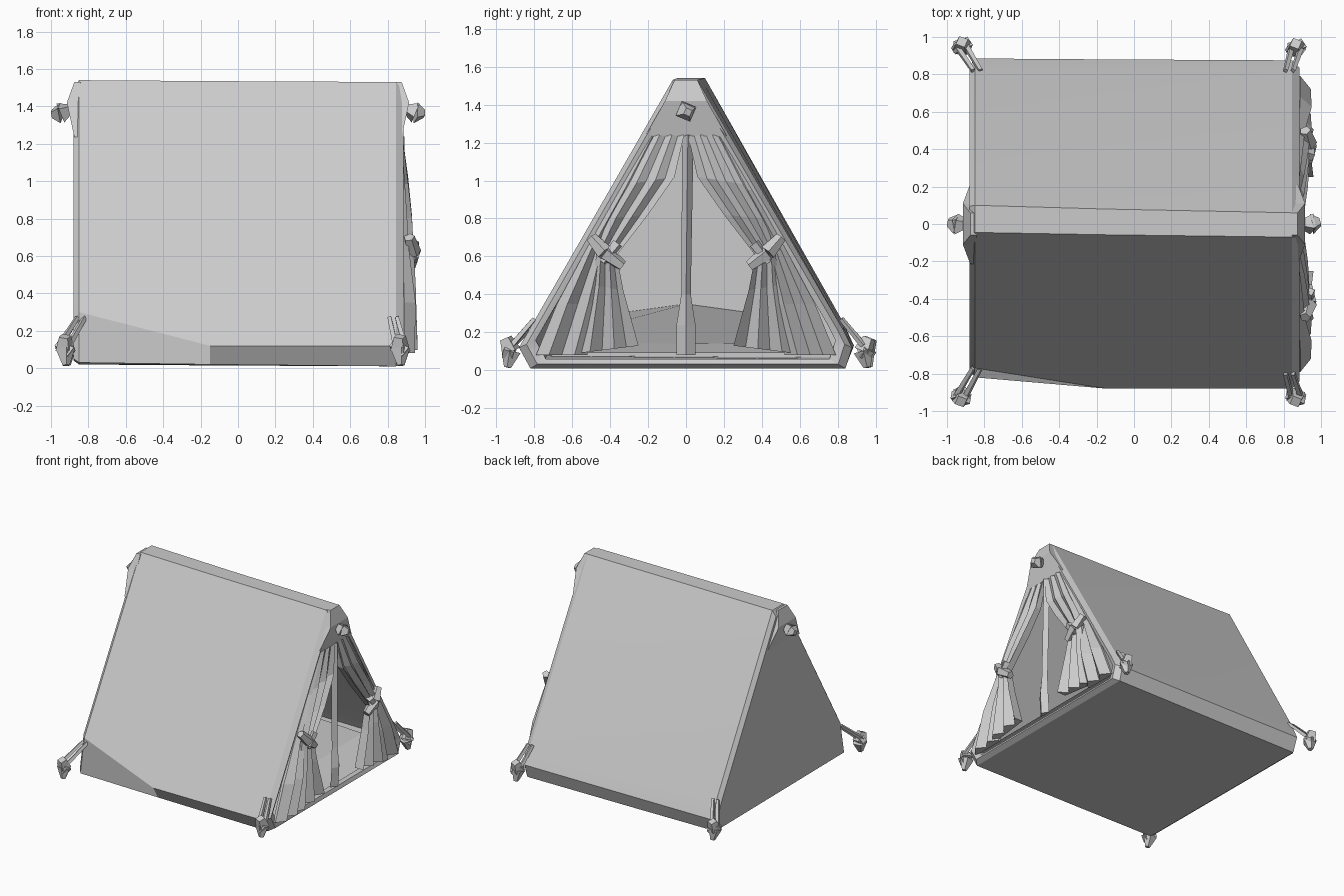
import bpy, bmesh, math
from mathutils import Vector

if "Cube" in bpy.data.objects:
    bpy.data.objects.remove(bpy.data.objects["Cube"])

canvas = bpy.data.materials.new("grey_canvas")
canvas.diffuse_color = (0.6, 0.6, 0.6, 1)
canvas.use_nodes = True
canvas.node_tree.nodes["Principled BSDF"].inputs["Base Color"].default_value = canvas.diffuse_color


def finish(name, bm, angle=None):
    bmesh.ops.recalc_face_normals(bm, faces=bm.faces[:])
    mesh = bpy.data.meshes.new(name)
    bm.to_mesh(mesh)
    bm.free()
    mesh.materials.append(canvas)
    ob = bpy.data.objects.new(name, mesh)
    bpy.context.collection.objects.link(ob)
    if angle:
        bpy.context.view_layer.objects.active = ob
        ob.select_set(True)
        bpy.ops.object.shade_smooth_by_angle(angle=math.radians(angle))
        ob.select_set(False)
    return ob


def loft(bm, rows, closed=True, caps=(True, True)):
    """Skin a list of point rows, each with the same count."""
    vs = [[bm.verts.new(p) for p in r] for r in rows]
    n = len(rows[0])
    for a, b in zip(vs, vs[1:]):
        for i in range(n if closed else n - 1):
            j = (i + 1) % n
            bm.faces.new((a[i], a[j], b[j], b[i]))
    if closed:
        for cap, ring in zip(caps, (vs[0], vs[-1])):
            if cap:
                bm.faces.new(ring)


def rod(bm, a, b, ra, rb, sides=4):
    """Tapered bar between two points."""
    a, b = Vector(a), Vector(b)
    q = (b - a).to_track_quat('Z', 'Y')
    rows = []
    for c, r in ((a, ra), (b, rb)):
        rows.append([c + q @ Vector((r * math.cos(k * math.tau / sides + .4),
                                     r * math.sin(k * math.tau / sides + .4), 0))
                     for k in range(sides)])
    loft(bm, rows)


# --- tent body: hollow shell, skewed ridge, lifted hem at one corner ---
left = [(-.82, .03), (-.77, .30), (-.045, 1.54), (.10, 1.54), (.83, .25), (.885, .13), (.84, .02)]
right = [(-.82, .01), (-.88, .12), (-.07, 1.53), (.06, 1.53), (.83, .21), (.875, .12), (.84, .01)]
mid = [((a[0] + b[0]) / 2, (a[1] + b[1]) / 2) for a, b in zip(left, right)]
mid[1] = right[1]


def section(prof, x, s=1.0):
    return [(x, y * s, .5 + (z - .5) * s) for y, z in prof]


bm = bmesh.new()
loft(bm, [section(left, -.88, .955), section(left, -.85), section(mid, -.15),
          section(right, .845), section(right, .885, .955),
          section(right, .87, .90), section(left, -.83, .90)])
finish("tent_body", bm, 28)

# --- groundsheet, rising toward the rear ---
bm = bmesh.new()
loft(bm, [[(.87, -.78, .09), (.87, 0, .09), (.87, .78, .09)],
          [(.6, -.74, .15), (.6, 0, .14), (.6, .74, .15)],
          [(-.82, -.66, .26), (-.82, 0, .35), (-.82, .66, .26)]], closed=False)
finish("groundsheet", bm)

# --- gable hoods and ridge pegs at both ends ---
for side, tag in ((1, "front"), (-1, "rear")):
    bm = bmesh.new()
    loft(bm, [[(side * x, -w, z), (side * x, w, z), (side * .84, w, z), (side * .84, -w, z)]
              for x, w, z in ((.875, .215, 1.235), (.915, .11, 1.42), (.875, .06, 1.53))])
    finish(tag + "_gable_hood", bm)
    bm = bmesh.new()
    rod(bm, (side * .89, 0, 1.39), (side * .95, 0, 1.365), .025, .06, 4)
    rod(bm, (side * .95, 0, 1.365), (side * .995, .01, 1.36), .06, .025, 4)
    finish(tag + "_ridge_peg", bm)

# --- corner stakes with a pair of guy cords each ---
corners = {"front_right": (.865, -.92, .83, -.80), "back_right": (.865, .935, .83, .82),
           "front_left": (-.925, -.92, -.84, -.77), "back_left": (-.92, .945, -.84, .82)}
for tag, (x, y, tx, ty) in corners.items():
    sy = 1 if y > 0 else -1
    bm = bmesh.new()
    rod(bm, (x, y, .10), (x + .005, y + sy * .02, .015), .055, .02, 5)
    rod(bm, (x, y, .10), (x, y + sy * .03, .17), .055, .035, 4)
    rod(bm, (x - .04, y - sy * .01, .13), (x + .035, y + sy * .02, .08), .03, .04, 4)
    for d in (-1, 1):
        rod(bm, (x + d * .025, y, .13), (tx + d * .02, ty, .27), .018, .014)
    finish(tag + "_stake", bm)

# --- centre pole with flared foot ---
bm = bmesh.new()
loft(bm, [[(x - .02, y0 - w, z), (x + .015, y0, z), (x - .02, y0 + w, z)]
          for x, y0, w, z in ((.89, 0, .05, .08), (.90, .0, .05, .24),
                              (.885, .0, .025, .4), (.875, .01, .03, 1.24))])
finish("centre_pole", bm)


# --- tied-back curtains, pleated between an outer and an inner edge ---
def pleats(bm, rows, sy, count):
    """rows: (z_outer, y_outer, z_inner, y_inner, x, fold depth)"""
    pts = []
    for zo, yo, zi, yi, x, d in rows:
        row = []
        for k in range(count + 1):
            t = k / count
            row.append((x + (d if k % 2 else 0), sy * (yo + (yi - yo) * t), zo + (zi - zo) * t))
        row += [(x - .02, p[1], p[2]) for p in row[::-1]]
        pts.append(row)
    loft(bm, pts)


for sy, tag in ((-1, "left"), (1, "right")):
    # outer flap along the roof edge
    bm = bmesh.new()
    pleats(bm, [(1.24, .19, 1.24, .12, .865, .01), (.95, .35, .95, .25, .875, .02),
                (.63, .53, .63, .42, .88, .035), (.35, .68, .35, .46, .89, .06),
                (.08, .79, .08, .52, .89, .055)], sy, 4)
    finish(tag + "_outer_flap", bm)
    # upper drape, sweeping from the peak to the tie
    bm = bmesh.new()
    pleats(bm, [(1.24, .17, 1.24, .01, .87, .01), (.98, .31, 1.02, .06, .88, .03),
                (.80, .41, .82, .20, .89, .04), (.64, .47, .60, .37, .91, .03)], sy, 5)
    finish(tag + "_upper_drape", bm)
    # lower skirt, flaring from the tie to the floor
    bm = bmesh.new()
    pleats(bm, [(.64, .47, .58, .36, .91, .03), (.45, .49, .42, .33, .905, .045),
                (.09, .57, .13, .25, .90, .06)], sy, 5)
    finish(tag + "_lower_skirt", bm)
    # tie band with a knot
    bm = bmesh.new()
    rod(bm, (.925, sy * .335, .55), (.935, sy * .43, .62), .03, .045, 5)
    rod(bm, (.935, sy * .43, .62), (.915, sy * .50, .70), .045, .03, 5)
    rod(bm, (.94, sy * .44, .57), (.94, sy * .36, .67), .02, .03, 4)
    finish(tag + "_curtain_tie", bm)
